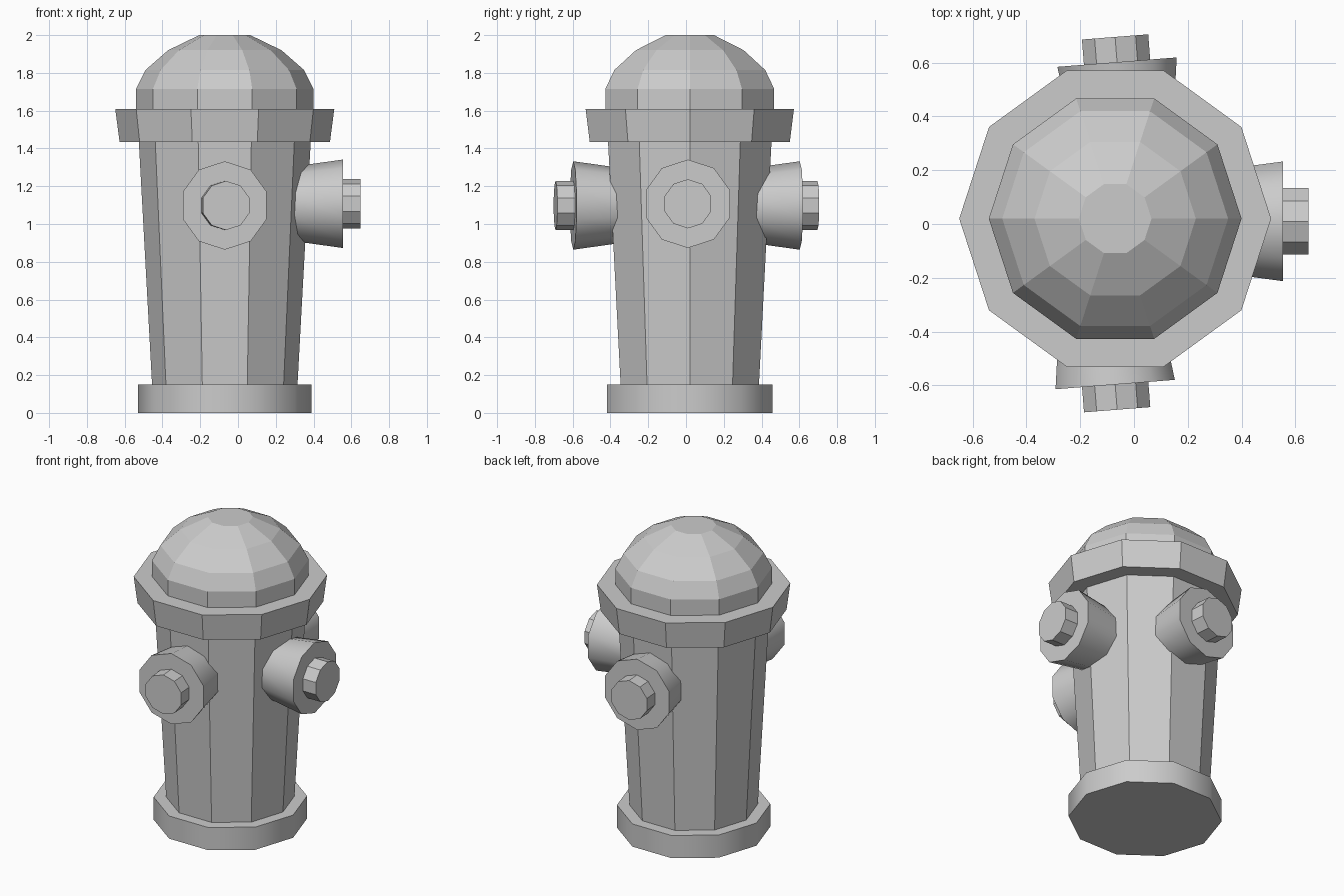
import bpy, bmesh
from math import cos, sin, pi, radians
from mathutils import Matrix, Vector

if "Cube" in bpy.data.objects:
    bpy.data.objects.remove(bpy.data.objects["Cube"])

SIDES = 10


def lathe(name, profile, matrix, smooth=False):
    """Closed ten-sided solid from (radius, height) points along local z."""
    bm = bmesh.new()
    rings = [[bm.verts.new((r * cos(2 * pi * i / SIDES), r * sin(2 * pi * i / SIDES), z))
              for i in range(SIDES)] for r, z in profile]
    for a, b in zip(rings, rings[1:]):
        for i in range(SIDES):
            j = (i + 1) % SIDES
            bm.faces.new((a[i], a[j], b[j], b[i]))
    bm.faces.new(rings[0][::-1])
    bm.faces.new(rings[-1])
    mesh = bpy.data.meshes.new(name)
    bm.to_mesh(mesh)
    bm.free()
    obj = bpy.data.objects.new(name, mesh)
    obj.matrix_world = matrix
    bpy.context.collection.objects.link(obj)
    if smooth:
        bpy.ops.object.select_all(action='DESELECT')
        obj.select_set(True)
        bpy.context.view_layer.objects.active = obj
        bpy.ops.object.shade_smooth_by_angle(angle=radians(40))
    return obj


# Upright barrel parts, sharing one axis
axis = Matrix.Translation((-0.07, 0.02, 0))
lathe("base", [(0.46, 0), (0.46, 0.15)], axis, smooth=True)
lathe("barrel", [(0.385, 0.15), (0.455, 1.435)], axis)
lathe("collar", [(0.557, 1.435), (0.58, 1.61)], axis)
lathe("dome_cap", [(0.47, 1.61), (0.47, 1.715), (0.42, 1.815),
                   (0.30, 1.92), (0.135, 2.0)], axis)


def outlet(name, face_centre, angle):
    """Flared outlet and its bolt, pointing outwards at a horizontal angle."""
    out = Vector((cos(angle), sin(angle), 0))
    up = Vector((0, 0, 1))
    # local x points up so that a corner sits at the top
    rot = Matrix((up, out.cross(up), out)).transposed().to_4x4()
    matrix = Matrix.Translation(face_centre) @ rot
    lathe(name + "_outlet", [(0.195, -0.28), (0.234, 0)], matrix, smooth=True)
    lathe(name + "_bolt", [(0.13, -0.02), (0.13, 0.094)], matrix)


# Three outlets: the front and back pair is turned slightly
outlet("right", (0.555, 0.01, 1.107), 0)
outlet("front", (-0.07, -0.597, 1.098), radians(-85.5))
outlet("back", (-0.063, 0.602, 1.098), radians(94.5))
